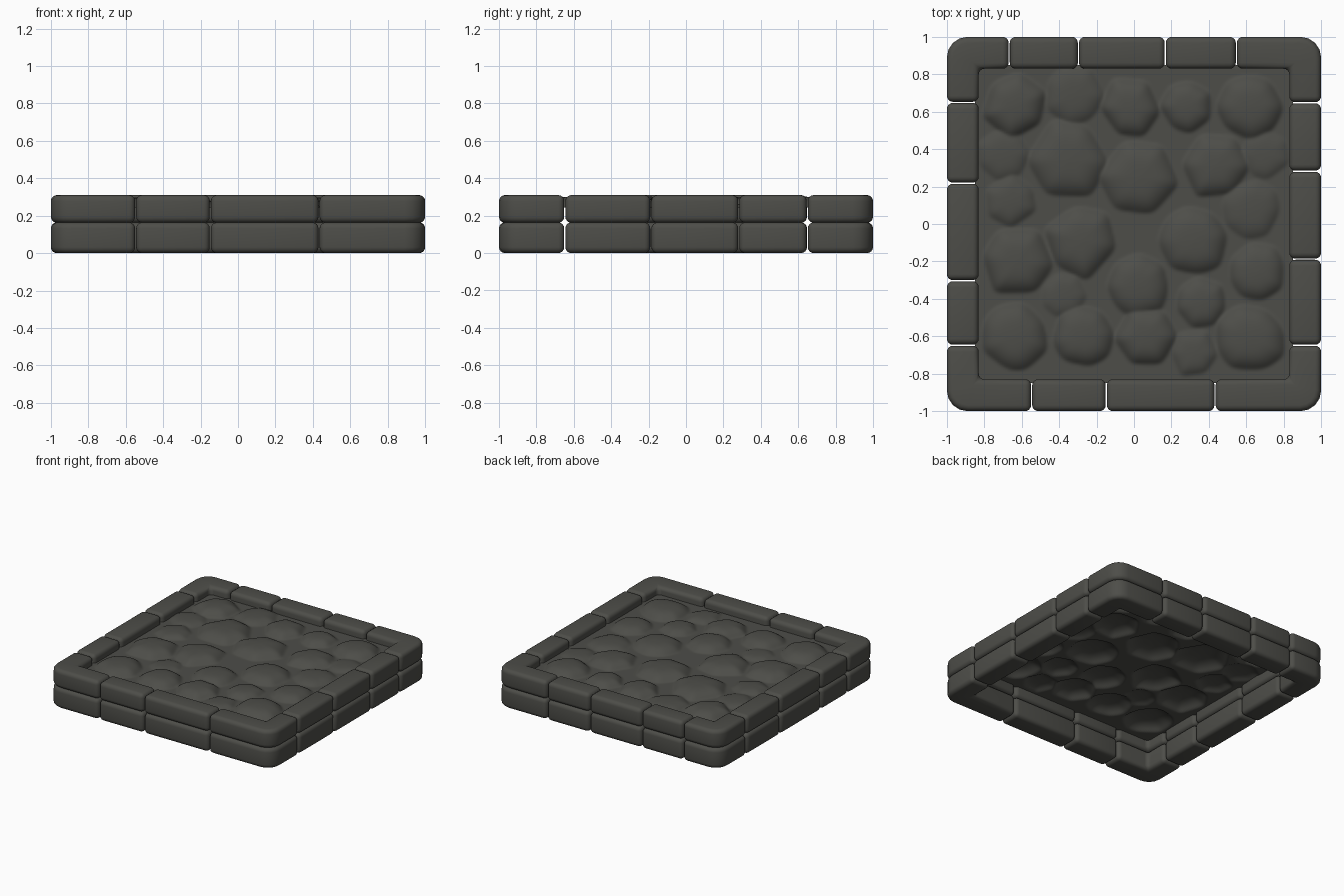
import bpy, bmesh, math, random

if "Cube" in bpy.data.objects:
    bpy.data.objects.remove(bpy.data.objects["Cube"])

random.seed(4)

stone = bpy.data.materials.new("dark grey stone")
stone.diffuse_color = (0.075, 0.075, 0.066, 1)
stone.use_nodes = True
stone.node_tree.nodes["Principled BSDF"].inputs["Base Color"].default_value = stone.diffuse_color


def finish(name, bm):
    mesh = bpy.data.meshes.new(name)
    bm.to_mesh(mesh)
    bm.free()
    mesh.materials.append(stone)
    ob = bpy.data.objects.new(name, mesh)
    bpy.context.collection.objects.link(ob)
    for p in mesh.polygons:
        p.use_smooth = True
    return ob


def block(name, outline, z0, z1):
    """Extrude an outline and round off all of its hard edges."""
    bm = bmesh.new()
    face = bm.faces.new([bm.verts.new((x, y, z0)) for x, y in outline])
    ext = bmesh.ops.extrude_face_region(bm, geom=[face], use_keep_orig=True)
    for v in ext["geom"]:
        if isinstance(v, bmesh.types.BMVert):
            v.co.z = z1
    bmesh.ops.recalc_face_normals(bm, faces=bm.faces)
    ob = finish(name, bm)
    mod = ob.modifiers.new("rounded", 'BEVEL')
    mod.width = 0.032
    mod.segments = 4
    mod.limit_method = 'ANGLE'
    mod.angle_limit = math.radians(40)


W = 0.83      # inner edge of the border
G = 0.003     # half gap between neighbouring stones
layers = {"lower": (0.0, 0.164), "upper": (0.162, 0.31)}

# Seam positions along each side
back = [-0.667, -0.297, 0.167, 0.547]
front = [-0.547, -0.148, 0.433]
left = [-0.648, -0.303, 0.218, 0.65]
right = [-0.648, -0.188, 0.282, 0.648]

# Corner stones: sign x, sign y, seam on the x run, seam on the y run
corners = {
    "back_left": (-1, 1, back[0], left[-1]),
    "back_right": (1, 1, back[-1], right[-1]),
    "front_left": (-1, -1, front[0], left[0]),
    "front_right": (1, -1, front[-1], right[0]),
}

for layer, (z0, z1) in layers.items():
    # Straight border stones
    for side, seams in (("back", back), ("front", front), ("left", left), ("right", right)):
        s = 1 if side in ("back", "right") else -1
        for i, (a, b) in enumerate(zip(seams, seams[1:])):
            a, b = a + G, b - G
            pts = [(a, s * W), (b, s * W), (b, s), (a, s)]
            if side in ("left", "right"):
                pts = [(y, x) for x, y in pts]
            block(f"{layer}_{side}_stone_{i + 1}", pts, z0, z1)
    # L-shaped corner stones with a rounded outer corner
    for name, (sx, sy, ex, ey) in corners.items():
        ex, ey = ex + sx * G, ey + sy * G
        r = 0.11
        arc = [(sx * (1 - r + r * math.cos(t)), sy * (1 - r + r * math.sin(t)))
               for t in (math.radians(90 * k / 4) for k in range(5))]
        pts = [(sx, ey)] + arc + [(ex, sy), (ex, sy * W), (sx * W, sy * W), (sx * W, ey)]
        block(f"{layer}_{name}_corner", pts, z0, z1)

# Cobbles: x, y, radius, relative height
cobbles = [
    (-.64, .63, .155, 1), (-.32, .69, .145, .6), (-.02, .62, .14, .9), (.28, .63, .13, .8),
    (.62, .63, .165, 1), (-.35, .34, .19, 1), (.03, .25, .185, 1), (.43, .31, .16, .9),
    (-.70, .37, .13, .45), (.70, .37, .12, .4), (-.66, .12, .12, .55), (.63, .08, .145, .55),
    (-.63, -.20, .17, 1), (-.28, -.09, .17, .95), (.32, -.09, .17, .95), (.02, -.33, .16, .9),
    (.66, -.26, .145, .8), (.36, -.42, .13, .7), (-.64, -.60, .17, 1), (-.27, -.60, .155, .95),
    (.06, -.60, .145, .95), (.62, -.61, .17, 1), (.32, -.69, .115, .5), (-.38, -.38, .11, .4),
]
shapes = []
for x, y, r, h in cobbles:
    n = random.choice((6, 7, 8))
    a0 = random.uniform(0, math.tau)
    sides = []
    for k in range(n):
        a = a0 + math.tau * (k + random.uniform(-.15, .15)) / n
        sides.append((math.cos(a), math.sin(a), r * random.uniform(.92, 1.04)))
    shapes.append((x, y, r, h, sides))


def height(px, py):
    z = 0.245
    for x, y, r, h, sides in shapes:
        dx, dy = px - x, py - y
        if abs(dx) > 1.3 * r or abs(dy) > 1.3 * r:
            continue
        # Rounded polygon distance: 0 at the centre, 1 at the rim
        t = sum(max(0, (dx * c + dy * s) / d) ** 12 for c, s, d in sides) ** (1 / 12)
        if t < 1.05:
            t /= 1.05
            z = max(z, 0.245 + 0.057 * h * (1 - t ** 4) * (1 - 0.12 * t))
    return z


# Cobbled floor, an open sheet tucked into the border
bm = bmesh.new()
bmesh.ops.create_grid(bm, x_segments=150, y_segments=150, size=0.85)
for v in bm.verts:
    v.co.z = height(v.co.x, v.co.y)
bmesh.ops.smooth_vert(bm, verts=bm.verts, factor=0.5, use_axis_z=True)
finish("cobbled_floor", bm)
